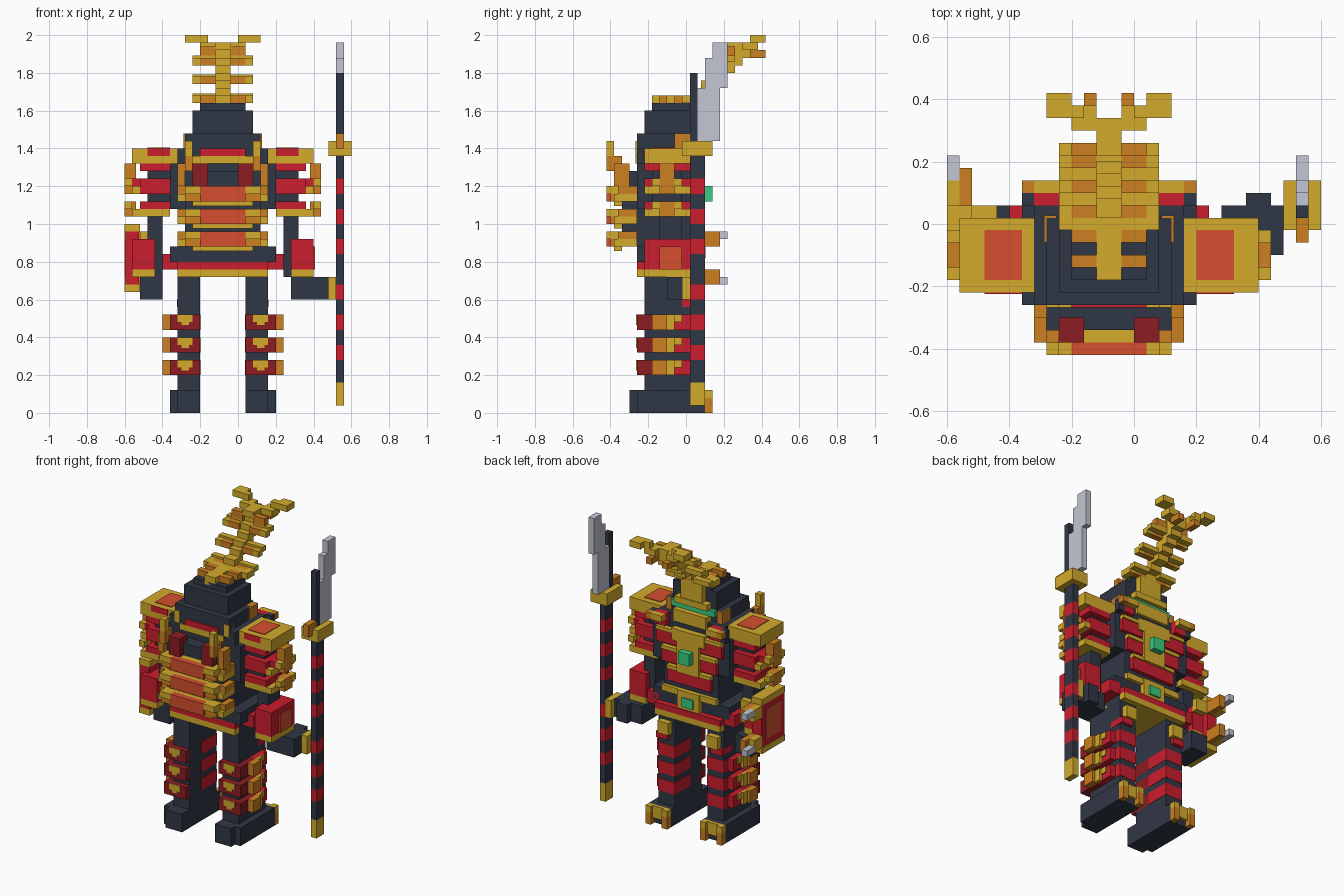
import bpy
import bmesh

cube = bpy.data.objects.get("Cube")
if cube:
    bpy.data.objects.remove(cube)

U = 0.04          # block size
MATS = {}


def material(name, *rgb):
    lin = [((c / 255 + 0.055) / 1.055) ** 2.4 for c in rgb] + [1]
    m = bpy.data.materials.new(name)
    m.use_nodes = True
    m.diffuse_color = lin
    m.node_tree.nodes["Principled BSDF"].inputs["Base Color"].default_value = lin
    MATS[name] = m


material("dark", 48, 55, 69)
material("gold", 212, 171, 44)
material("orange", 204, 128, 32)
material("red", 203, 29, 45)
material("maroon", 140, 29, 34)
material("vermilion", 213, 79, 46)
material("steel", 196, 198, 211)
material("green", 58, 205, 130)


def part(name, boxes, sides=(1,)):
    """One object from blocks (colour, x0, x1, y0, y1, z0, z1) in block units,
    measured from the body's middle plane; sides=(1, -1) mirrors them."""
    bm = bmesh.new()
    mesh = bpy.data.meshes.new(name)
    slots = []
    for colour, x0, x1, y0, y1, z0, z1 in boxes:
        if colour not in slots:
            slots.append(colour)
            mesh.materials.append(MATS[colour])
        for s in sides:
            made = bmesh.ops.create_cube(bm, size=1)["verts"]
            for v in made:
                x = x1 if v.co.x > 0 else x0
                y = y1 if v.co.y > 0 else y0
                z = z1 if v.co.z > 0 else z0
                v.co = ((s * x - 2) * U, y * U + U / 2, z * U)
            for f in {f for v in made for f in v.link_faces}:
                f.material_index = slots.index(colour)
    bmesh.ops.recalc_face_normals(bm, faces=bm.faces)
    bm.to_mesh(mesh)
    bm.free()
    bpy.context.collection.objects.link(bpy.data.objects.new(name, mesh))


BOTH = (1, -1)

# Legs and feet
part("legs", [("dark", 3, 6, -6, 1, 3, 20)], BOTH)
part("feet", [
    ("dark", 3, 7, -7, 2, 0, 3),
    ("dark", 3, 6, -8, -7, 0, 3),
    ("gold", 4, 6, 2, 2.5, 1, 3),
    ("orange", 3, 4, 2, 3, 0, 2),
    ("orange", 6, 7, 2, 3, 0, 2),
    ("gold", 3, 4, 2, 3, 2, 3),
    ("gold", 6, 7, 2, 3, 2, 3),
], BOTH)
part("knee_guards", [
    ("gold", 3.5, 5.5, 1, 2, 15, 17),
    ("red", 4, 6.05, -1, 1.6, 14, 15),
], BOTH)

# Three armour bands on each shin
greaves = []
for k in (5, 8, 11):
    greaves += [
        ("maroon", 3, 7, -7, -3, k, k + 2),
        ("red", 2.95, 7, -3, 0, k, k + 2),
        ("red", 2.95, 6.05, 0, 1.05, k, k + 2),
        ("gold", 4, 6, -7.1, -7, k + 1, k + 2),
        ("gold", 4.5, 5.5, -7.1, -7, k + 0.6, k + 1),
        ("orange", 7, 8, -5, -3, k, k + 2),
        ("gold", 7, 7.5, -3, -2, k, k + 2),
        ("gold", 7, 7.2, -2, -1, k + 1, k + 2),
    ]
part("greaves", greaves, BOTH)

# Hips and skirt
part("skirt", [
    ("gold", -6, 6, -7, 2, 18, 19),
    ("red", -6, 6, -7, 2, 19, 20),
    ("dark", -7, 7, -7, 1, 20, 22),
])
part("skirt_pads", [("red", 6, 8, -5, 1, 19, 21)], BOTH)
part("belt", [
    ("gold", -5, 5, 1, 1.6, 22, 23),
    ("gold", -2, 2, 1, 1.8, 20, 23),
    ("green", -1, 1, 1.8, 2.1, 20.5, 22),
])

# Torso
part("torso", [
    ("dark", -5, 5, -9, 1, 22, 30),
    ("dark", -7, 7, -7, 1, 27, 33),
    ("dark", -5, 5, -9, -7, 30, 32),
    ("dark", -6, 6, -7, 1, 33, 35),
])
chest = [
    ("gold", -2, 2, 1, 2, 26, 33),
    ("gold", -3, 3, 1, 1.9, 31, 33),
    ("green", -1, 1, 2, 3, 28, 30),
]
for k, w in ((24, 4), (27, 5), (30, 6)):
    chest += [("red", -w, w, 1, 1.6, k, k + 2), ("gold", -w, w, 1, 1.8, k + 2, k + 2.6)]
part("chest_armour", chest)
part("chest_collar", [
    ("gold", 4, 6, 2, 3, 34, 35),
    ("orange", 6, 7, 2, 3, 34, 35),
    ("red", 4, 6, 1, 2, 33, 35),
    ("dark", 6, 7, 1, 2, 33, 35),
], BOTH)

# Stacked plates on the front side of the torso
plates = []
trim = []
for k in (22, 25, 28):
    plates += [
        ("vermilion", -3, 3, -11, -10, k, k + 2),
        ("gold", -3, 3, -10, -9, k, k + 2),
        ("gold", -4, 4, -10, -9, k - 0.6, k),
    ]
    trim += [
        ("gold", 3, 5, -11, -9, k + 1, k + 2),
        ("orange", 3, 5, -10.5, -9, k, k + 1),
        ("gold", 5, 6, -10, -7, k, k + 1),
        ("orange", 5, 6, -9.5, -7, k + 1, k + 2),
    ]
part("torso_plates", plates)
part("plate_trim", trim, BOTH)
part("collar_prongs", [
    ("gold", 4, 5, -11, -10, 34, 36),
    ("orange", 4, 5, -11, -9, 32, 34),
    ("maroon", 2, 4, -10, -8, 30, 33),
    ("orange", 5, 6, -10, -8, 30, 33),
], BOTH)

# Head
part("neck_rings", [
    ("gold", -4, 4, -7.2, -6, 33, 34),
    ("red", -3, 3, -7.2, -6, 34, 35),
    ("dark", -5, 5, -7, 0, 35, 37),
])
part("helmet", [
    ("dark", -4, 4, -6, 0, 37, 40),
    ("dark", -3, 3, -5, 0, 40, 41),
])
part("mask", [
    ("gold", -3, 3, 0, 1.5, 34, 36),
    ("green", -4, 4, 0, 0.6, 36, 37),
    ("gold", -3, 3, 0, 1.2, 37, 38),
    ("gold", -2, 2, 0, 1, 38, 41),
])
part("cheek_guards", [
    ("orange", 4.2, 5.2, -2, 0.2, 35, 37),
    ("gold", 4, 5, -7.2, -6, 34, 36),
], BOTH)

# Swept crest: a rising spine with ribs on both sides
spine = [("gold", -1, 1, -5, 1, 40.5, 42), ("gold", -1, 1, 0, 2.3, 42, 43)]
for i in range(5):
    spine.append(("gold", -1, 1, i + 1.5, i + 4, 43 + i, 44 + i))
spine += [
    ("gold", -1, 1, 5, 8, 48, 49),
    ("gold", -3, 3, 7, 8, 48, 49),
]
part("crest_spine", spine)
ribs = [
    ("orange", 1, 3, -4, -3, 41, 42),
    ("orange", 1, 3, -2, -1, 41, 42),
    ("gold", 1, 4, -1, 0, 41, 42),
]
for y, z in ((0, 41), (2, 43.5), (4, 46)):
    ribs += [
        ("orange", 1, 3, y, y + 1, z, z + 1),
        ("gold", 3, 4, y, y + 1, z, z + 1),
        ("gold", 1, 4, y + 1, y + 2, z + 0.5, z + 1.3),
    ]
ribs.append(("orange", 1, 3, 5, 6, 47.3, 48.5))
part("crest_ribs", ribs, BOTH)
part("crest_horns", [
    ("gold", 1, 3, 8, 9, 48, 49),
    ("orange", 1, 2, 8, 10, 47, 48),
    ("gold", 2, 5, 8, 9, 49, 50),
    ("gold", 3, 5, 9, 10, 49, 50),
], BOTH)

# Shoulders: gold cap over separate bands with side tabs
part("shoulder_guards", [
    ("gold", 6, 12, -6, 0, 33, 35),
    ("vermilion", 7, 10, -5, -1, 35, 35.1),
    ("red", 7, 10, -6.1, -6, 34, 35),
    ("dark", 7, 10, -5, -1, 26, 33),
    ("red", 7, 11, -6, 0, 32, 33),
    ("red", 7, 11, -6, 0, 29, 31),
    ("gold", 11, 12, -6, 0, 29, 30),
    ("red", 11, 12, -5, -1, 30, 31),
    ("red", 7, 11, -6, 0, 27, 28),
    ("gold", 7, 12, -6, 0, 26, 27),
], BOTH)
tabs = []
for k, h in ((26, 2), (29, 4)):
    tabs += [
        ("orange", 12, 13, -4, -2, k, k + h),
        ("gold", 12, 13, -5, -4, k + 1, k + 2),
        ("gold", 12, 13, -2, -1, k + 1, k + 2),
        ("orange", 11.5, 12, -4, -2, k, k + h),
    ]
part("shoulder_tabs", tabs, BOTH)

# Arms
part("arms", [("dark", 8, 10, -4, -1, 18, 27)], BOTH)
part("forearm_guards", [
    ("red", 9, 12, -6, 0, 19, 23),
    ("gold", 9, 12, -6, 0, 18, 19),
    ("vermilion", 12, 12.2, -4, -1, 19, 22),
], BOTH)
part("left_hand", [
    ("dark", 9, 14, -3, 1, 15, 18),
    ("dark", 11, 13, 1, 2, 15, 18),
    ("gold", 14, 15, -1, 2, 15, 18),
])
part("right_hand", [("dark", 8, 11, -4, 1, 15, 18)], (-1,))

# Arm shield with two studs
shield = [
    ("red", 11.1, 12.9, -5, 1, 17, 24),
    ("gold", 11, 13, -5, 1, 24, 25),
    ("gold", 11, 13, -5, 1, 16, 17),
    ("vermilion", 12.9, 13, -4, 0, 18, 23),
    ("gold", 9, 11, 0, 1, 22, 24),
]
for z, tip in ((17, 17), (22, 23)):
    shield += [
        ("orange", 11, 12, 1, 4, z, z + 2),
        ("gold", 12, 13, 1, 3, z, z + 2),
        ("steel", 12, 13, 3, 5, tip, tip + 1),
    ]
part("arm_shield", shield, (-1,))

# Polearm with striped shaft
stripes = {7, 11, 15, 21, 25, 29}
shaft = [("gold", 15, 16, 0, 2, 1, 4)]
for k in range(4, 34):
    red = k in stripes or k - 1 in stripes
    shaft.append(("red" if red else "dark", 15, 16, 0, 2, k, k + 1))
part("polearm_shaft", shaft)
part("polearm_guard", [
    ("gold", 14, 17, -1, 3, 34, 36),
    ("orange", 15, 16, -2, 0, 35, 37),
])
part("polearm_blade", [
    ("dark", 15, 16, 0, 1, 36, 45),
    ("steel", 15, 16, 1, 4, 36, 43),
    ("steel", 15, 16, 2, 5, 43, 47),
    ("steel", 15, 16, 3, 5, 47, 49),
])
